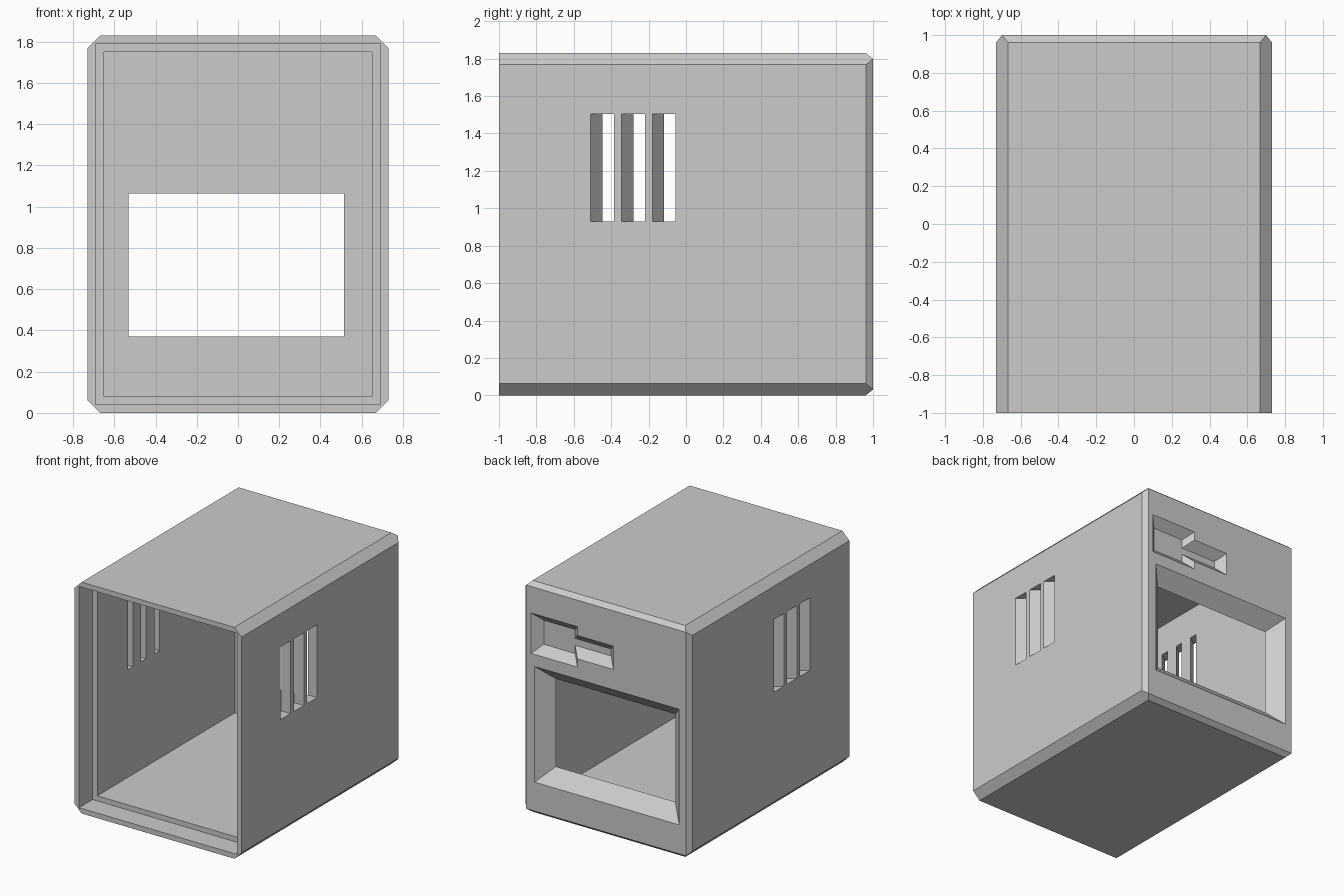
import bpy, bmesh

old = bpy.data.objects.get("Cube")
if old:
    bpy.data.objects.remove(old, do_unlink=True)

# Single grey finish
grey = bpy.data.materials.new("case_grey")
grey.use_nodes = True
colour = (0.6, 0.6, 0.6, 1)
grey.diffuse_color = colour
grey.node_tree.nodes["Principled BSDF"].inputs["Base Color"].default_value = colour

W, H, CH = 0.73, 1.83, 0.062   # half width, height, edge chamfer
WALL, BACK = 0.08, 0.11        # side wall and back panel thickness


def hull(name, points):
    """Convex solid around the points."""
    bm = bmesh.new()
    for p in points:
        bm.verts.new(p)
    res = bmesh.ops.convex_hull(bm, input=bm.verts)
    loose = set(res["geom_interior"] + res["geom_unused"])
    bmesh.ops.delete(bm, geom=[g for g in loose if isinstance(g, bmesh.types.BMVert)])
    bmesh.ops.dissolve_limit(bm, angle_limit=0.001, verts=bm.verts, edges=bm.edges)
    bmesh.ops.recalc_face_normals(bm, faces=bm.faces)
    mesh = bpy.data.meshes.new(name)
    bm.to_mesh(mesh)
    bm.free()
    mesh.materials.append(grey)
    ob = bpy.data.objects.new(name, mesh)
    bpy.context.collection.objects.link(ob)
    return ob


def rect(x0, x1, z0, z1, y):
    return [(x, y, z) for x in (x0, x1) for z in (z0, z1)]


def box(name, x0, x1, y0, y1, z0, z1):
    return hull(name, rect(x0, x1, z0, z1, y0) + rect(x0, x1, z0, z1, y1))


def flared(name, x0, x1, z0, z1, depth, end=1):
    """Cutter sunk into the back with 45 degree sides; end=0 keeps the +x end straight."""
    pts = []
    for d in (-0.02, depth):
        pts += rect(x0 + d, x1 - d * end, z0 + d, z1 - d, 1 - d)
    return hull(name, pts)


# Outer body: chamfered tube ending in a bevelled back
body = []
for y in (-1, 0.962):
    body += rect(-W, W, CH, H - CH, y) + rect(-W + CH, W - CH, 0, H, y)
body += rect(-W + CH / 2, W - CH / 2, CH / 2, H - CH / 2, 1)
case = hull("case_shell", body)

# Hollow interior with a stepped rim at the open front
cutters = [
    box("cavity_cutter", -W + WALL, W - WALL, -1.1, 1 - BACK, WALL, H - WALL),
    box("rim_cutter", -W + 0.04, W - 0.04, -1.1, -0.83, 0.04, H - 0.04),
]

# Flared screen opening and shallow stepped drive recess in the back
cutters += [
    flared("screen_cutter", -0.64, 0.625, 0.26, 1.175, BACK + 0.02),
    flared("recess_tall_cutter", 0.25, 0.655, 1.27, 1.59, 0.065),
    flared("recess_short_cutter", -0.065, 0.45, 1.335, 1.52, 0.065, end=0),
]

# Vent slots on both sides, sloped on their front edge
for side in (-1, 1):
    for i in range(3):
        y0 = -0.51 + i * 0.165
        pts = []
        for z in (0.93, 1.505):
            for d in (-0.02, WALL + 0.02):
                x = side * (W - d)
                pts += [(x, y0 + d * 0.79, z), (x, y0 + 0.125, z)]
        cutters.append(hull("vent_cutter", pts))

for c in cutters:
    mod = case.modifiers.new(c.name, "BOOLEAN")
    mod.operation = "DIFFERENCE"
    mod.solver = "EXACT"
    mod.object = c
    c.hide_render = True

# Bake the cuts and discard the cutters
bpy.context.view_layer.update()
deps = bpy.context.evaluated_depsgraph_get()
final = bpy.data.meshes.new_from_object(case.evaluated_get(deps))
case.modifiers.clear()
case.data = final
for c in cutters:
    bpy.data.objects.remove(c, do_unlink=True)
